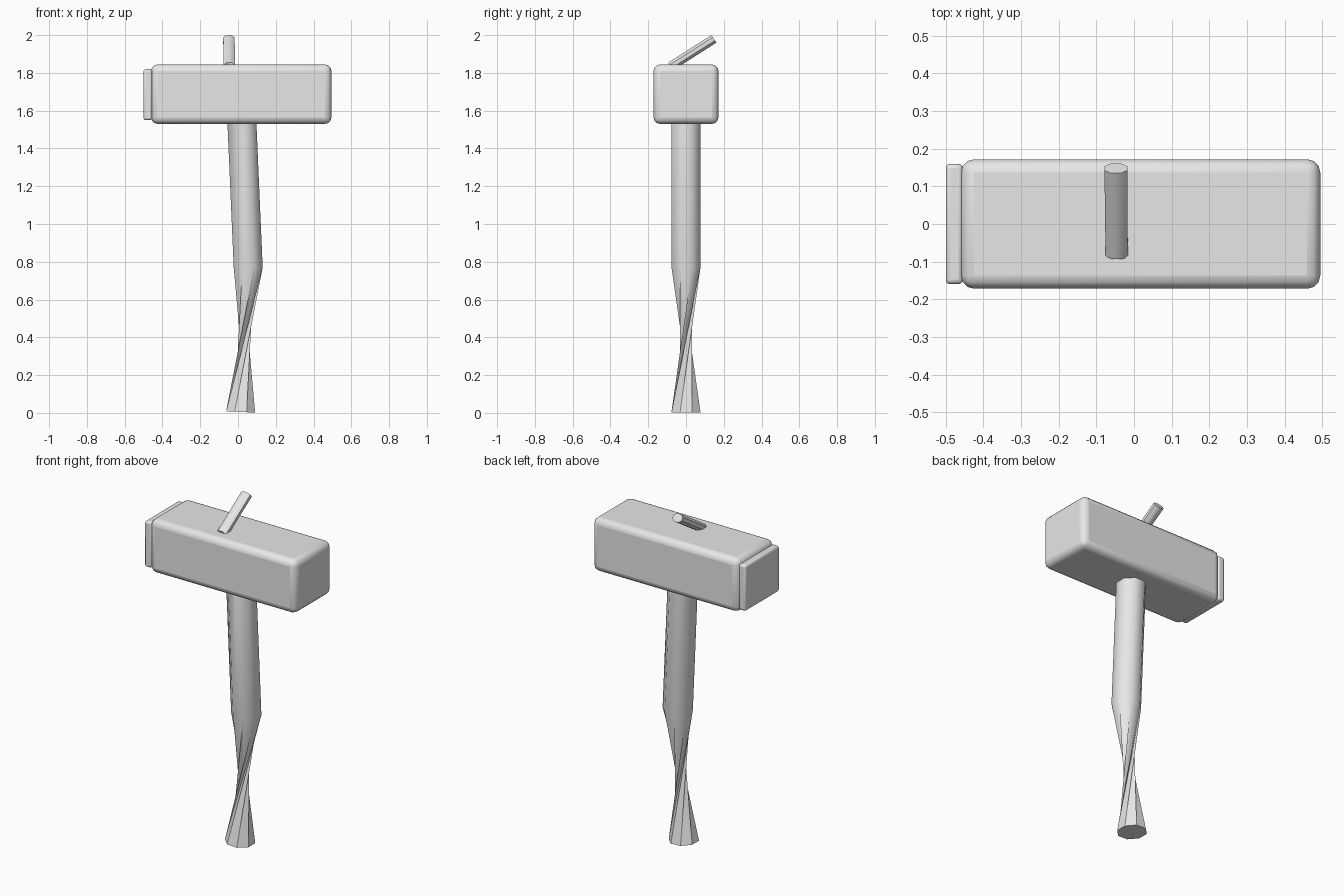
import bpy, bmesh, math
from mathutils import Matrix, Vector

cube = bpy.data.objects.get("Cube")
if cube:
    bpy.data.objects.remove(cube, do_unlink=True)

grey = bpy.data.materials.new("plain_grey")
grey.use_nodes = True
grey.diffuse_color = (0.8, 0.8, 0.8, 1)
grey.node_tree.nodes["Principled BSDF"].inputs["Base Color"].default_value = (0.8, 0.8, 0.8, 1)


def add_object(name, bm, smooth_angle, bevel=0):
    bmesh.ops.recalc_face_normals(bm, faces=bm.faces)
    mesh = bpy.data.meshes.new(name)
    bm.to_mesh(mesh)
    bm.free()
    mesh.materials.append(grey)
    obj = bpy.data.objects.new(name, mesh)
    bpy.context.collection.objects.link(obj)
    if bevel:
        mod = obj.modifiers.new("rounded_edges", 'BEVEL')
        mod.width = bevel
        mod.segments = 3
    bpy.ops.object.select_all(action='DESELECT')
    obj.select_set(True)
    bpy.context.view_layer.objects.active = obj
    bpy.ops.object.shade_smooth_by_angle(angle=math.radians(smooth_angle))
    return obj


def rounded_block(name, low, high, bevel):
    low, high = Vector(low), Vector(high)
    bm = bmesh.new()
    bmesh.ops.create_cube(bm, size=1)
    bmesh.ops.scale(bm, vec=high - low, verts=bm.verts)
    bmesh.ops.translate(bm, vec=(low + high) / 2, verts=bm.verts)
    obj = add_object(name, bm, 30, bevel)
    for poly in obj.data.polygons:
        poly.use_smooth = True
    return obj


# Head and striking plate
rounded_block("hammer_head", (-0.46, -0.172, 1.53), (0.495, 0.172, 1.845), 0.035)
rounded_block("striking_plate", (-0.5, -0.16, 1.55), (-0.455, 0.16, 1.82), 0.012)

# Handle: octagonal rings, wrung between the first two, bent to a thin rod on top
SIDES = 8
WRING = math.radians(135)
LEAN = math.radians(-57)


def ring(bm, centre, rx, ry, twist, tilt, axis):
    turn = Matrix.Rotation(tilt, 3, axis)
    verts = []
    for i in range(SIDES):
        a = 2 * math.pi * (i + 0.5) / SIDES + twist
        p = turn @ Vector((rx * math.cos(a), ry * math.sin(a), 0))
        verts.append(bm.verts.new(p + Vector(centre)))
    return verts


bm = bmesh.new()
rings = [
    ring(bm, (0.014, 0, 0.005), 0.083, 0.083, 0, 0.05, 'Y'),
    ring(bm, (0.054, 0, 0.77), 0.083, 0.083, WRING, 0, 'X'),
    ring(bm, (0.01, 0, 1.78), 0.083, 0.083, WRING, 0, 'X'),
    ring(bm, (-0.046, -0.08, 1.835), 0.032, 0.026, WRING, LEAN, 'X'),
    ring(bm, (-0.048, 0.148, 1.98), 0.033, 0.026, WRING, LEAN, 'X'),
]
bm.faces.new(rings[0])
bm.faces.new(rings[-1])
for level, (a, b) in enumerate(zip(rings, rings[1:])):
    for i in range(SIDES):
        j = (i + 1) % SIDES
        if level == 0:
            # Pleated triangles in the wrung grip
            bm.faces.new((a[i], a[j], b[j]))
            bm.faces.new((a[i], b[j], b[i]))
        else:
            bm.faces.new((a[i], a[j], b[j], b[i]))
add_object("twisted_handle", bm, 50)
